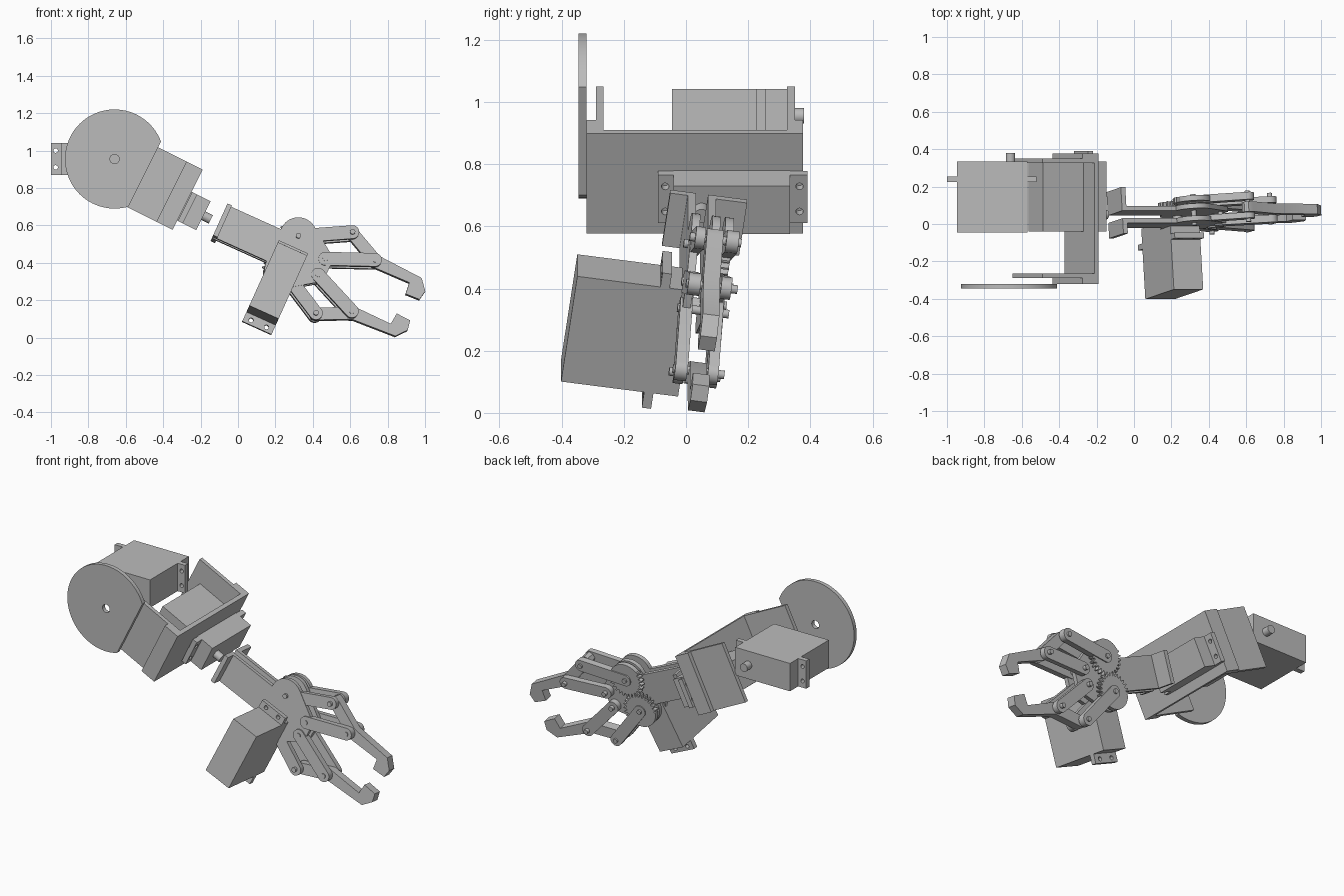
import bpy, bmesh
from math import sin, cos, pi, acos, radians
from mathutils import Matrix, Vector
from mathutils.geometry import convex_hull_2d

if "Cube" in bpy.data.objects:
    bpy.data.objects.remove(bpy.data.objects["Cube"], do_unlink=True)

grey = bpy.data.materials.new("machine grey")
grey.use_nodes = True
grey.diffuse_color = (0.5, 0.5, 0.5, 1)
grey.node_tree.nodes["Principled BSDF"].inputs["Base Color"].default_value = (0.5, 0.5, 0.5, 1)


# Outlines lie in local x, z; prisms run along local y
def circle(c, r, n=32):
    return [(c[0] + r * cos(2 * pi * i / n), c[1] + r * sin(2 * pi * i / n)) for i in range(n)]


def rect(x0, x1, z0, z1):
    return [(x0, z0), (x1, z0), (x1, z1), (x0, z1)]


def hull(*circles):
    pts = [Vector(p) for c, r in circles for p in circle(c, r)]
    return [tuple(pts[i]) for i in convex_hull_2d(pts)]


def add_prism(bm, outline, y0, y1):
    face = bm.faces.new([bm.verts.new((x, y0, z)) for x, z in outline])
    ext = bmesh.ops.extrude_face_region(bm, geom=[face])
    verts = [v for v in ext["geom"] if isinstance(v, bmesh.types.BMVert)]
    bmesh.ops.translate(bm, verts=verts, vec=(0, y1 - y0, 0))


def mesh_object(name, outlines, y0, y1, frame):
    bm = bmesh.new()
    for o in outlines:
        add_prism(bm, o, y0, y1)
    bmesh.ops.recalc_face_normals(bm, faces=bm.faces)
    mesh = bpy.data.meshes.new(name)
    bm.to_mesh(mesh)
    bm.free()
    mesh.materials.append(grey)
    obj = bpy.data.objects.new(name, mesh)
    obj.matrix_world = frame
    bpy.context.collection.objects.link(obj)
    return obj


def prism(name, outline, y0, y1, frame, holes=()):
    obj = mesh_object(name, [outline], y0, y1, frame)
    bpy.ops.object.select_all(action="DESELECT")
    obj.select_set(True)
    bpy.context.view_layer.objects.active = obj
    if holes:
        cutter = mesh_object("hole_cutter", [circle(c, r, 20) for c, r in holes],
                             y0 - 0.02, y1 + 0.02, frame)
        cutter.hide_render = True
        mod = obj.modifiers.new("holes", "BOOLEAN")
        mod.operation, mod.object, mod.solver = "DIFFERENCE", cutter, "EXACT"
        bpy.ops.object.modifier_apply(modifier=mod.name)
        bpy.data.objects.remove(cutter, do_unlink=True)
    bpy.ops.object.shade_smooth_by_angle(angle=radians(30))
    return obj


# Servo: shaft leaves the +y end at the local origin, body is long in x
def servo(name, frame):
    prism(name + "_body", rect(-0.285, 0.09, -0.086, 0.086), -0.38, 0, frame)
    holes = [((x, z), 0.012) for x in (-0.315, 0.117) for z in (-0.045, 0.045)]
    prism(name + "_mount_tabs", rect(-0.34, 0.14, -0.086, 0.086), -0.11, -0.08, frame, holes)
    prism(name + "_shaft", circle((0, 0), 0.025), -0.01, 0.045, frame)


# Frames for the forearm and the rolled hand
arm = Matrix.Translation((-0.66, 0, 0.955)) @ Matrix.Rotation(radians(26.5), 4, "Y")
hand = (Matrix.Translation((-0.101, 0.05, 0.618)) @ Matrix.Rotation(radians(24.3), 4, "Y")
        @ Matrix.Rotation(radians(-8), 4, "X"))

# Servos
servo("elbow_servo", Matrix.Translation((-0.66, 0.335, 0.955)))
servo("wrist_servo", arm @ Matrix.Translation((0.56, 0.05, -0.059)) @ Matrix.Rotation(-pi / 2, 4, "Z"))
servo("grip_servo", hand @ Matrix.Translation((0.417, -0.02, -0.115)) @ Matrix.Rotation(-pi / 2, 4, "Y"))

# Elbow disc with one flat side
a0 = acos(0.18 / 0.265)
arc = [a0 + (2 * pi - 2 * a0) * i / 56 for i in range(57)]
prism("elbow_disc", [(0.265 * cos(a), 0.265 * sin(a)) for a in arc], -0.345, -0.32, arm,
      [((0, 0), 0.025)])

# Forearm bracket: long inner walls, short outer walls, end plate
LOW, HIGH = -0.2, 0.16
prism("bracket_inner_wall_right", rect(0.11, 0.43, LOW, HIGH), -0.29, -0.265, arm)
prism("bracket_inner_wall_left", rect(0.11, 0.43, LOW, HIGH), 0.325, 0.35, arm)
prism("bracket_outer_wall_right", rect(0.35, 0.447, LOW, HIGH), -0.32, -0.29, arm)
prism("bracket_outer_wall_left", rect(0.35, 0.447, LOW, HIGH), 0.35, 0.376, arm)
prism("bracket_end_plate", rect(0.422, 0.447, LOW, HIGH), -0.29, 0.35, arm)

# Hand plates with out-turned wrist flanges
GEAR, KNUCKLE, ELBOW, FINGER = (0.417, 0.1), (0.598, 0.047), (0.672, 0.24), (0.843, 0.152)


def mirrored(p, side):
    return (p[0], p[1] * side)


palm = hull(*[(mirrored(p, s), r) for p, r in ((GEAR, 0.1), (KNUCKLE, 0.04)) for s in (1, -1)])
for name, y0, y1, f0, f1 in (("front", -0.058, -0.032, -0.115, -0.032),
                             ("back", 0.008, 0.034, 0.008, 0.135)):
    prism(name + "_hand_strip", rect(0, 0.4, -0.094, 0.094), y0, y1, hand)
    prism(name + "_palm_plate", palm, y0, y1, hand)
    prism(name + "_wrist_flange", rect(0, 0.026, -0.094, 0.094), f0, f1, hand)


# Gear with teeth only on the meshing half
def gear_outline(side):
    pts, teeth = [], 26
    for i in range(teeth * 4):
        a = 2 * pi * (i + (2 if side < 0 else 0)) / (teeth * 4)
        toothed = sin(a) * side < 0.25
        r = 0.1 if not toothed else 0.109 if i % 4 < 2 else 0.09
        pts.append((GEAR[0] + r * cos(a), GEAR[1] * side + r * sin(a)))
    return pts


# Fingers and their parallel linkages, mirrored about the palm
finger = [(0.645, 0.255), (0.662, 0.272), (0.69, 0.268), (0.86, 0.186), (1.11, 0.172),
          (1.157, 0.115), (1.147, 0.062), (1.067, 0.058), (1.06, 0.122), (0.845, 0.118),
          (0.66, 0.21), (0.642, 0.23)]
for side, label in ((1, "upper"), (-1, "lower")):
    g, k, e, f = [mirrored(p, side) for p in (GEAR, KNUCKLE, ELBOW, FINGER)]
    prism(label + "_finger", [mirrored(p, side) for p in finger], -0.02, 0.034, hand)
    prism(label + "_gear", gear_outline(side), 0.05, 0.078, hand)
    prism(label + "_back_driver", hull((g, 0.036), (e, 0.036)), 0.045, 0.085, hand)
    prism(label + "_front_driver", hull((g, 0.036), (e, 0.036)), -0.055, -0.024, hand)
    prism(label + "_front_follower", hull((k, 0.036), (f, 0.036)), -0.066, -0.026, hand)
    prism(label + "_back_follower", hull((k, 0.036), (f, 0.036)), 0.04, 0.074, hand)
    for part, p in (("gear", g), ("knuckle", k), ("elbow", e), ("finger", f)):
        prism(label + "_" + part + "_pin", circle(p, 0.014, 20), -0.072, 0.095, hand)
